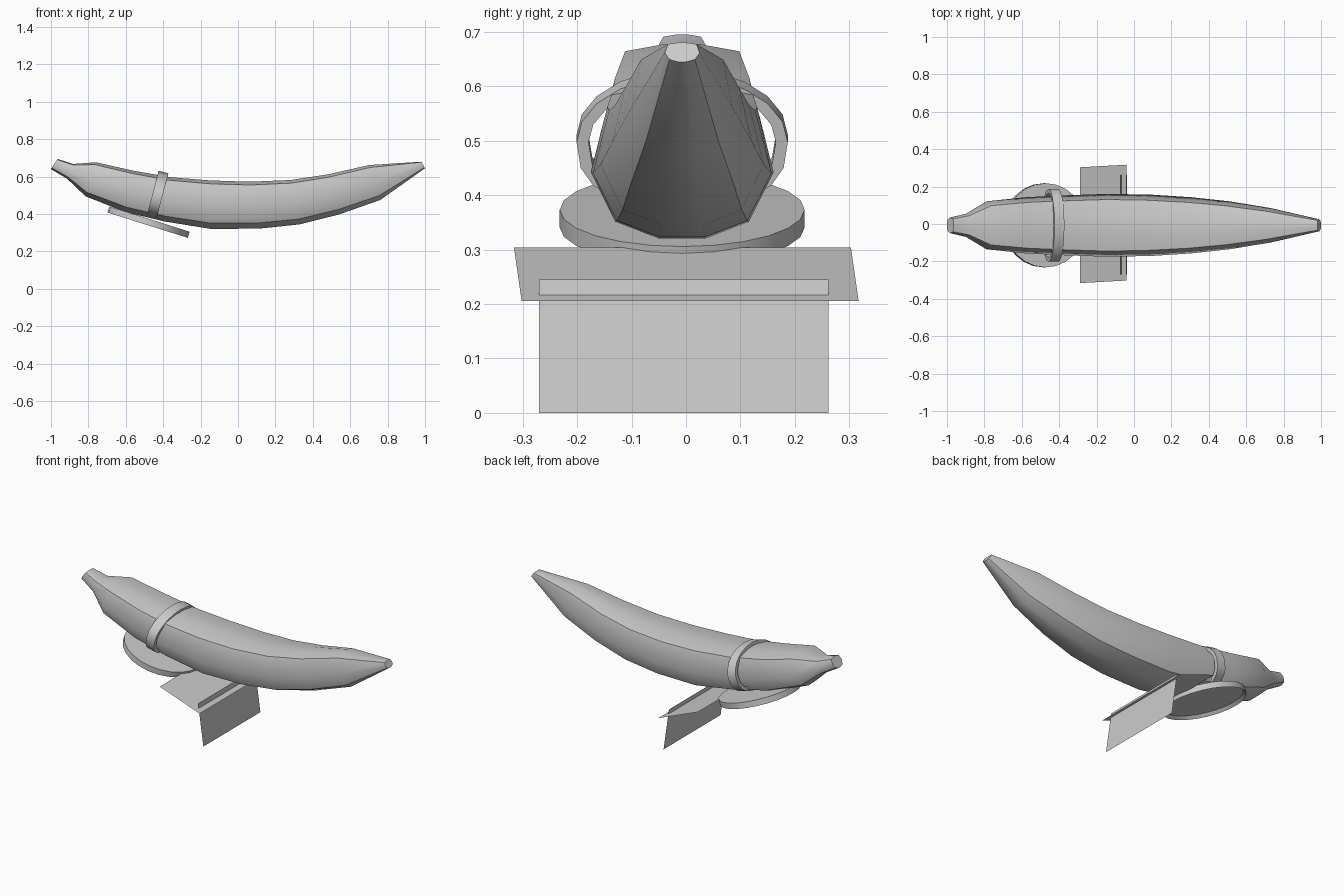
import bpy, bmesh, math
from mathutils import Matrix, Vector

if "Cube" in bpy.data.objects:
    bpy.data.objects.remove(bpy.data.objects["Cube"])

Y0 = -0.007  # centre line of the fruit


def make(name, bm, angle=None):
    bmesh.ops.recalc_face_normals(bm, faces=bm.faces)
    me = bpy.data.meshes.new(name)
    bm.to_mesh(me)
    bm.free()
    ob = bpy.data.objects.new(name, me)
    bpy.context.collection.objects.link(ob)
    if angle:
        bpy.ops.object.select_all(action='DESELECT')
        bpy.context.view_layer.objects.active = ob
        ob.select_set(True)
        bpy.ops.object.shade_smooth_by_angle(angle=math.radians(angle))
    return ob


def bridge(bm, a, b):
    n = len(a)
    for i in range(n):
        bm.faces.new((a[i], a[(i + 1) % n], b[(i + 1) % n], b[i]))


# Curved fruit body: each station is top x, z, bottom x, z, half width
stations = [
    (-0.965, 0.695, -1.0, 0.64, 0.042), (-0.88, 0.668, -0.915, 0.59, 0.062),
    (-0.76, 0.677, -0.815, 0.495, 0.128), (-0.56, 0.632, -0.6, 0.41, 0.150),
    (-0.36, 0.597, -0.39, 0.36, 0.160), (-0.15, 0.58, -0.14, 0.32, 0.168),
    (0.06, 0.573, 0.12, 0.323, 0.164), (0.28, 0.582, 0.33, 0.345, 0.150),
    (0.48, 0.612, 0.54, 0.398, 0.128), (0.70, 0.662, 0.76, 0.475, 0.092),
    (0.98, 0.68, 1.0, 0.645, 0.032)]
# Ten-sided cross-section: fraction of half width, fraction of height
half = [(0.27, 1), (0.82, 0.93), (1, 0.47), (0.73, 0.12), (0.25, 0)]
section = half + [(-u, v) for u, v in reversed(half)]
bm = bmesh.new()
rings = []
for tx, tz, bx, bz, w in stations:
    rings.append([bm.verts.new((bx + (tx - bx) * v, Y0 + u * w, bz + (tz - bz) * v))
                  for u, v in section])
for a, b in zip(rings, rings[1:]):
    bridge(bm, a, b)
for f in bm.faces:
    f.smooth = True
caps = [bm.faces.new(rings[0]), bm.faces.new(rings[-1])]
for c in caps:
    for e in c.edges:
        e.smooth = False
for a, b in zip(rings, rings[1:]):
    for i in (1, 3, 6, 8):
        bm.edges.get((a[i], b[i])).smooth = False
make("fruit_body", bm)

# Strap: flat band around the body, leaning with it
bm = bmesh.new()
up = Vector((0.063, 0, 0.24)).normalized()
along = Vector((up.z, 0, -up.x))
centre = Vector((-0.43, Y0, 0.504))
N = 20


def loop(ry, rz, s):
    out = []
    for i in range(N):
        t = 2 * math.pi * i / N
        c, d = math.cos(t), math.sin(t)
        p = 1 if d >= 0 else 0.8
        y = ry * math.copysign(abs(c) ** p, c)
        z = rz * math.copysign(abs(d) ** p, d)
        out.append(bm.verts.new(centre + Vector((0, y, 0)) + up * z + along * s))
    return out


loops = [loop(0.194, 0.125, -0.027), loop(0.194, 0.125, 0.027),
         loop(0.172, 0.107, 0.027), loop(0.172, 0.107, -0.027)]
for i in range(4):
    bridge(bm, loops[i], loops[(i + 1) % 4])
make("strap", bm, 35)

# Round base plate: tilted disc with a recessed underside
bm = bmesh.new()
bmesh.ops.create_cone(bm, cap_ends=True, segments=24, radius1=0.225, radius2=0.225, depth=0.034)
bottom = min(bm.faces, key=lambda f: f.calc_center_median().z)
bmesh.ops.inset_region(bm, faces=[bottom], thickness=0.014)
bmesh.ops.translate(bm, verts=bottom.verts[:], vec=(0, 0, 0.018))
bm.transform(Matrix.Translation((-0.478, Y0, 0.357)) @ Matrix.Rotation(math.radians(17.5), 4, 'Y'))
make("base_plate", bm, 35)


# Two thin sheets crossing under the fruit
def sheet(name, corners):
    b = bmesh.new()
    b.faces.new([b.verts.new(c) for c in corners])
    make(name, b)


sheet("sloped_sheet", [(-0.29, -0.316, 0.304), (-0.04, -0.302, 0.206),
                       (-0.04, 0.317, 0.206), (-0.29, 0.303, 0.304)])
sheet("upright_sheet", [(-0.037, -0.27, 0), (-0.037, 0.262, 0),
                        (-0.072, 0.262, 0.245), (-0.072, -0.27, 0.245)])
